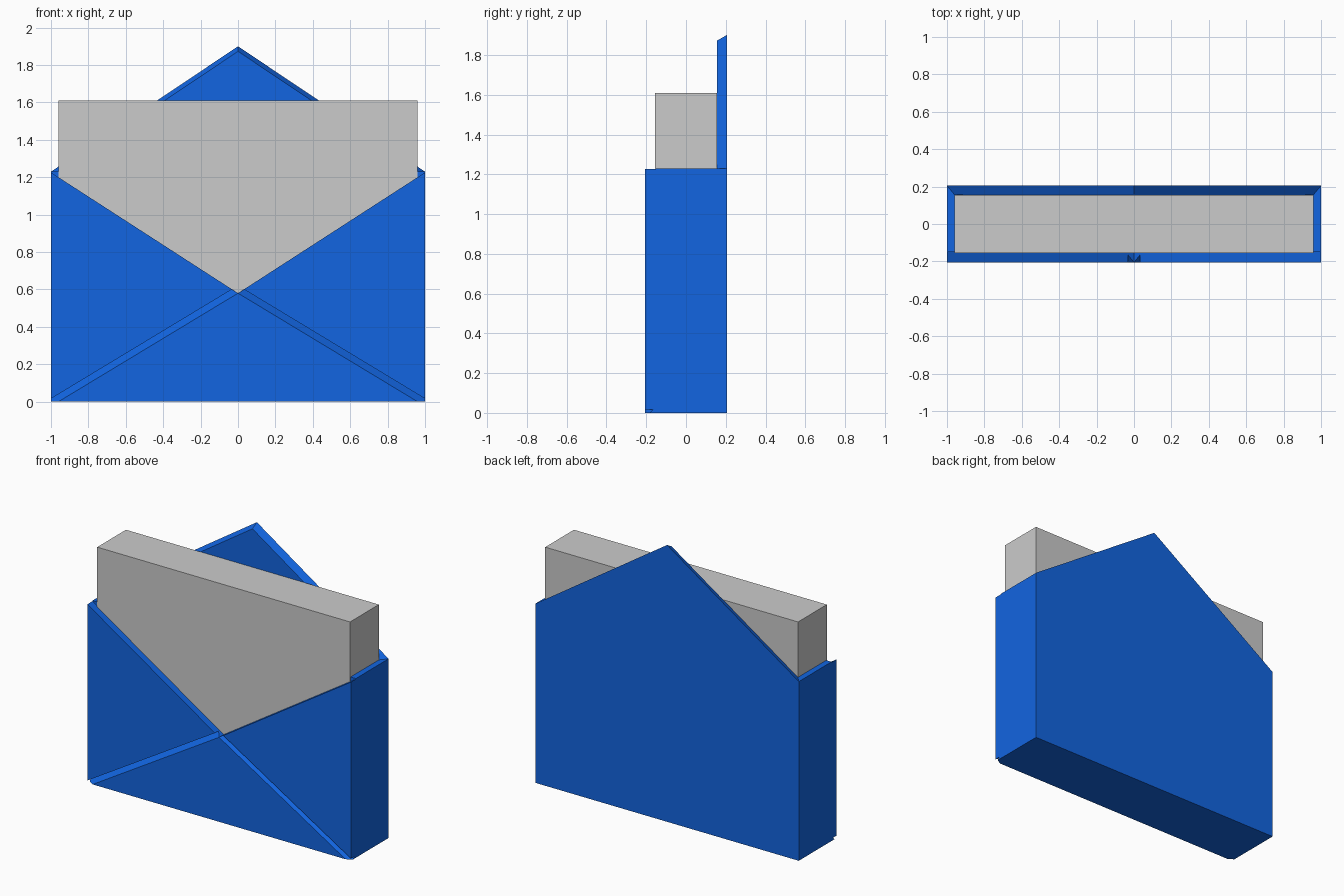
import bpy, bmesh
from math import radians

if "Cube" in bpy.data.objects:
    bpy.data.objects.remove(bpy.data.objects["Cube"])

W, D, H = 1.0, 0.205, 1.23      # half width, half depth, shoulder height
IN_X, IN_Y = 0.96, 0.157        # inner half width, inner face of the back wall

blue = bpy.data.materials.new("blue_paper")
blue.diffuse_color = (0.006, 0.13, 0.75, 1)
blue.use_nodes = True
blue.node_tree.nodes["Principled BSDF"].inputs["Base Color"].default_value = blue.diffuse_color


def make_object(name, bm):
    bmesh.ops.recalc_face_normals(bm, faces=bm.faces)
    mesh = bpy.data.meshes.new(name)
    bm.to_mesh(mesh)
    bm.free()
    ob = bpy.data.objects.new(name, mesh)
    bpy.context.collection.objects.link(ob)
    return ob


def loft(name, ring_a, ring_b):
    """Closed solid between two matching rings of 3D points."""
    bm = bmesh.new()
    a = [bm.verts.new(p) for p in ring_a]
    b = [bm.verts.new(p) for p in ring_b]
    n = len(a)
    bm.faces.new(a)
    bm.faces.new(b[::-1])
    for i in range(n):
        j = (i + 1) % n
        bm.faces.new((a[i], a[j], b[j], b[i]))
    return make_object(name, bm)


def prism(name, profile, y0, y1):
    return loft(name, [(x, y0, z) for x, z in profile],
                [(x, y1, z) for x, z in profile])


def rect(x, z0, z1):
    return [(-x, z0), (x, z0), (x, z1), (-x, z1)]


def cut(target, cutter):
    cutter.hide_render = True
    mod = target.modifiers.new("cut", 'BOOLEAN')
    mod.operation = 'DIFFERENCE'
    mod.solver = 'EXACT'
    mod.object = cutter
    bpy.context.view_layer.objects.active = target
    bpy.ops.object.modifier_apply(modifier=mod.name)
    bpy.data.objects.remove(cutter)


# Envelope block with the raised, chamfered back flap
bm = bmesh.new()


def ring(y, pts):
    return [bm.verts.new((x, y, z)) for x, z in pts]


back = ring(D, [(-W, 0), (W, 0), (W, H), (0, 1.9), (-W, H)])
mid = ring(IN_Y, [(-W, 0), (W, 0), (W, H), (IN_X, H), (0, 1.873), (-IN_X, H), (-W, H)])
front = ring(-D, rect(W, 0, H))
b, m, f = back, mid, front
for face in (b, f,
             (b[0], b[1], m[1], m[0]), (b[1], b[2], m[2], m[1]), (b[4], b[0], m[0], m[6]),
             (b[2], m[3], m[2]), (b[4], m[6], m[5]),
             (b[2], b[3], m[4], m[3]), (b[3], b[4], m[5], m[4]),
             (m[3], m[4], m[5]),
             (m[0], m[1], f[1], f[0]), (m[1], m[2], f[2], f[1]), (m[6], m[0], f[0], f[3]),
             (m[2], m[3], m[5], m[6], f[3], f[2])):
    bm.faces.new(face)
envelope = make_object("envelope", bm)

# Pocket for the letter and the V opening of the front panels
cut(envelope, prism("pocket_cutter", rect(IN_X, 0.04, 3), -0.155, 0.155))
cut(envelope, prism("opening_cutter",
                    [(0, 0.58), (1.2, 1.355), (1.2, 2), (-1.2, 2), (-1.2, 1.355)],
                    -1, -0.15))

# Sloped grooves between the bottom panel and the two side panels
for side in (1, -1):
    def section(x):
        base = 0.58 - 0.604 * x
        return [(side * x, y, base + 0.04 * t)
                for t, y in ((-0.25, -0.215), (1, -0.165), (1, -0.215))]
    cut(envelope, loft("groove_cutter", section(-0.02), section(1.1)))

# Merge coplanar faces left by the cuts
bm = bmesh.new()
bm.from_mesh(envelope.data)
bmesh.ops.dissolve_limit(bm, angle_limit=radians(0.5), verts=bm.verts, edges=bm.edges)
bm.to_mesh(envelope.data)
bm.free()
envelope.data.materials.clear()
envelope.data.materials.append(blue)

# Letter sticking out of the pocket
letter = prism("letter", rect(IN_X, 0.04, 1.61), -0.156, 0.156)
